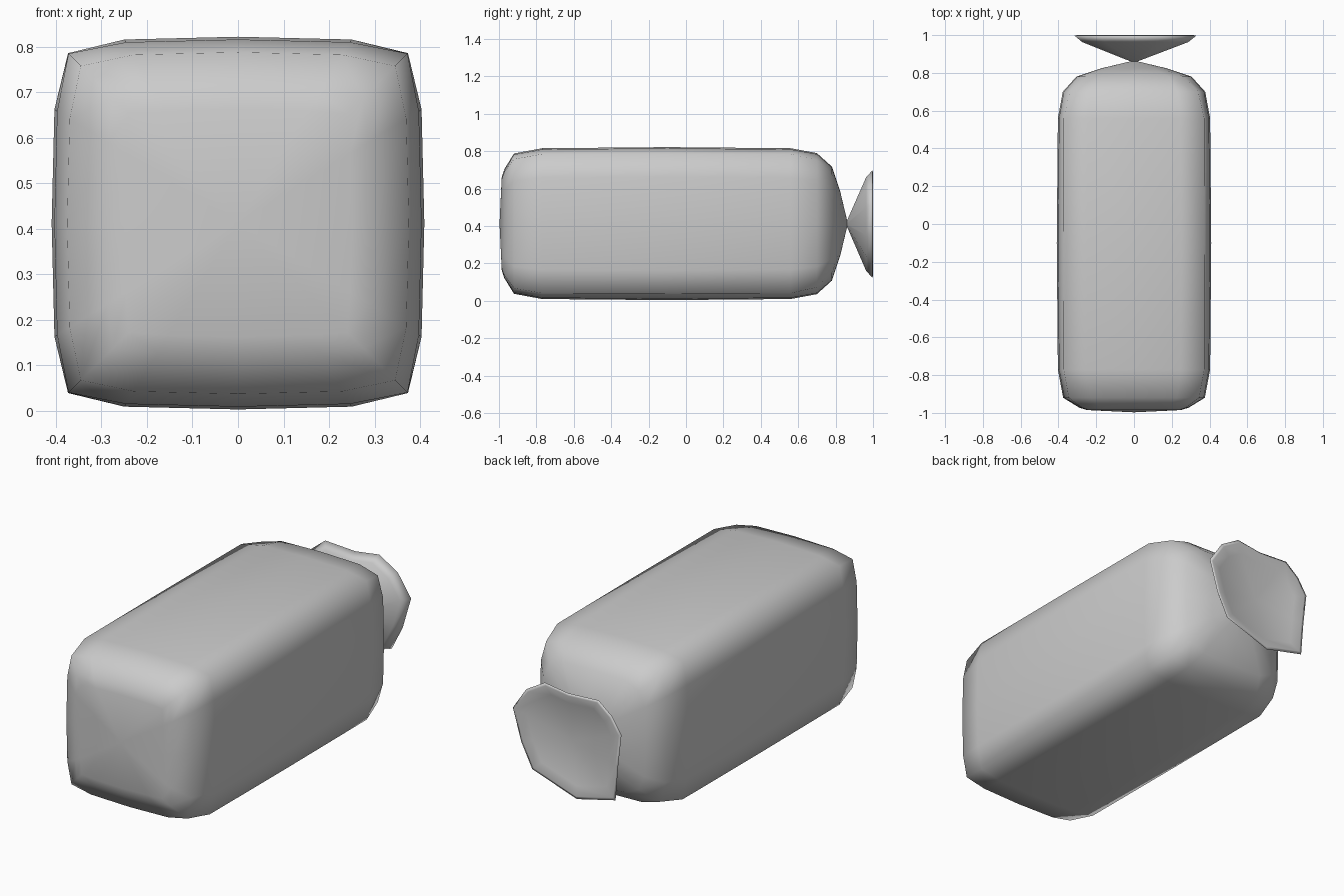
import bpy, bmesh

if "Cube" in bpy.data.objects:
    bpy.data.objects.remove(bpy.data.objects["Cube"])

CZ = 0.4125  # height of the bag's long axis


def loft(name, rings, start=None, end=None):
    """Skin equal-length rings of points; optional centre points close the ends."""
    bm = bmesh.new()
    loops = [[bm.verts.new(p) for p in ring] for ring in rings]
    n = len(loops[0])
    for a, b in zip(loops, loops[1:]):
        for i in range(n):
            j = (i + 1) % n
            bm.faces.new((a[i], a[j], b[j], b[i]))
    for tip, loop in ((start, loops[0]), (end, loops[-1])):
        if tip:
            c = bm.verts.new(tip)
            for i in range(n):
                bm.faces.new((c, loop[i], loop[(i + 1) % n]))
    bmesh.ops.recalc_face_normals(bm, faces=bm.faces)
    mesh = bpy.data.meshes.new(name)
    bm.to_mesh(mesh)
    bm.free()
    for p in mesh.polygons:
        p.use_smooth = True
    obj = bpy.data.objects.new(name, mesh)
    bpy.context.collection.objects.link(obj)
    return obj


def soft_square(y, half, corner):
    """16-point rounded square: side middle, shoulder, corner, shoulder per side."""
    edge, sh = half * 0.985, half * 0.61
    quarter = [(half, 0), (edge, sh), (corner, corner), (sh, edge)]
    pts = []
    for _ in range(4):
        pts += quarter
        quarter = [(-v, u) for u, v in quarter]
    return [(u, y, CZ + v) for u, v in pts]


# Bag body: rounded at the front, gathered to a tight neck at the back
body = [(-0.985, 0.25, 0.24), (-0.972, 0.29, 0.275), (-0.92, 0.375, 0.345),
        (-0.77, 0.403, 0.372), (-0.1, 0.409, 0.373), (0.56, 0.403, 0.372),
        (0.70, 0.377, 0.34), (0.78, 0.305, 0.265), (0.825, 0.17, 0.135),
        (0.862, 0.015, 0.012)]
loft("bag_body", [soft_square(*r) for r in body],
     start=(0, -0.997, CZ), end=(0, 0.863, CZ))

# Gathered bag end: crumpled flare behind the neck with a shallow dished face
rim = [(.33, .10), (.25, .22), (.14, .285), (0, .265), (-.18, .275), (-.26, .21),
       (-.315, .125), (-.295, -.05), (-.28, -.235), (-.05, -.29), (.215, -.2), (.28, -.07)]
flare = [(0.86, 0.05), (0.963, 0.87), (0.997, 1.0), (1.0, 0.95), (0.985, 0.78)]
loft("bag_end", [[(x * s, y, CZ + z * s) for x, z in rim] for y, s in flare],
     start=(0, 0.858, CZ), end=(0, 0.965, CZ))
